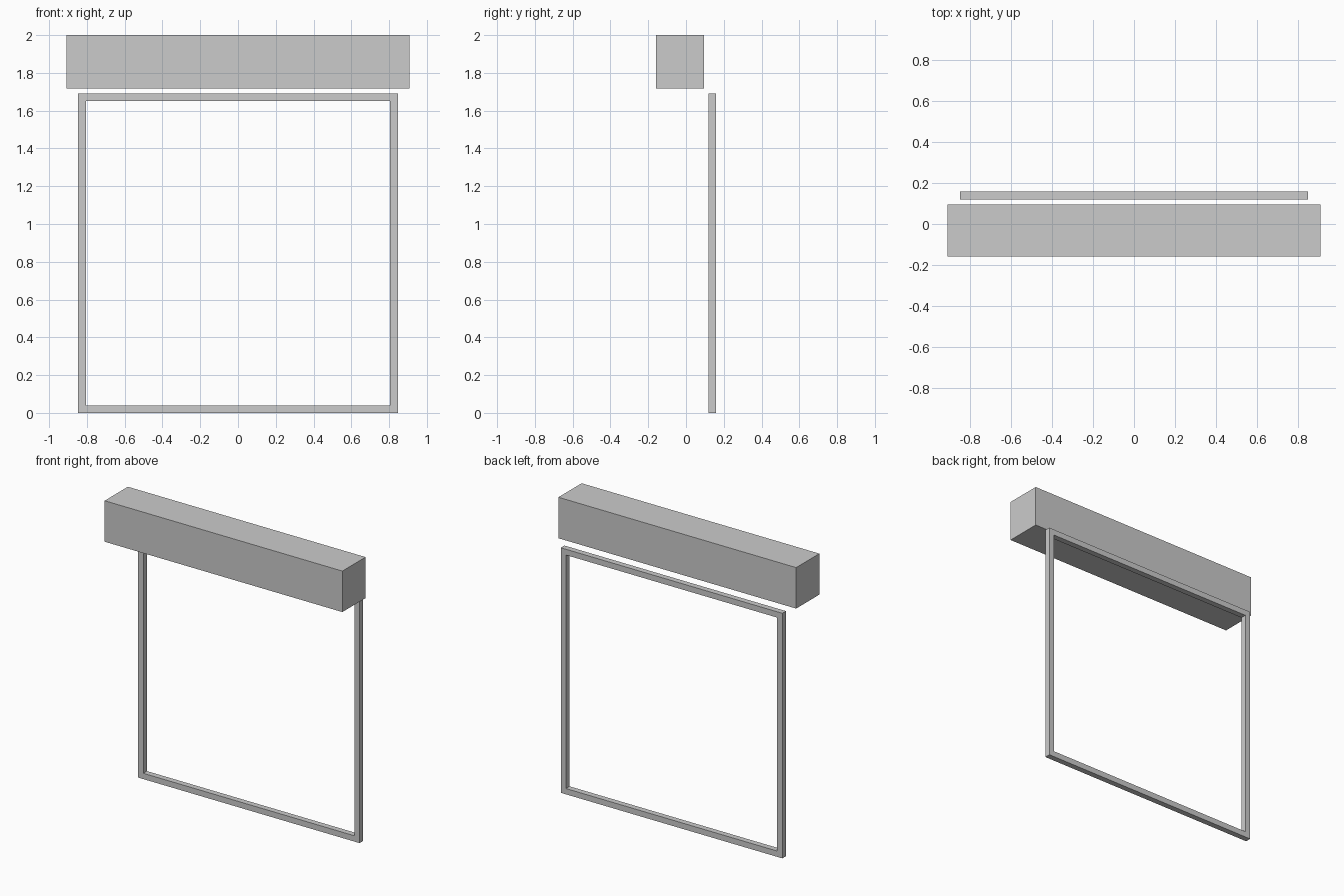
import bpy, bmesh

if "Cube" in bpy.data.objects:
    bpy.data.objects.remove(bpy.data.objects["Cube"])

HALF = 0.846       # half width of the square frame
BAR = 0.04         # thickness of the frame bars
FRAME_Y = (0.118, 0.158)


def add_object(name, bm):
    bmesh.ops.recalc_face_normals(bm, faces=bm.faces)
    mesh = bpy.data.meshes.new(name)
    bm.to_mesh(mesh)
    bm.free()
    obj = bpy.data.objects.new(name, mesh)
    bpy.context.collection.objects.link(obj)
    return obj


def add_box(name, lo, hi):
    bm = bmesh.new()
    bmesh.ops.create_cube(bm, size=1)
    for v in bm.verts:
        v.co = [(a + b) / 2 + c * (b - a) for a, b, c in zip(lo, hi, v.co)]
    return add_object(name, bm)


# Long housing above the frame
add_box("top_housing", (-0.908, -0.158, 1.717), (0.908, 0.095, 2.0))

# Square open frame: sweep a square bar section around four mitred corners
bm = bmesh.new()
section = [(HALF, FRAME_Y[0]), (HALF, FRAME_Y[1]),
           (HALF - BAR, FRAME_Y[1]), (HALF - BAR, FRAME_Y[0])]
rings = [[bm.verts.new((sx * r, y, HALF + sz * r)) for r, y in section]
         for sx, sz in ((-1, -1), (1, -1), (1, 1), (-1, 1))]
for i in range(4):
    a, b = rings[i], rings[(i + 1) % 4]
    for j in range(4):
        k = (j + 1) % 4
        bm.faces.new((a[j], a[k], b[k], b[j]))
add_object("square_frame", bm)
